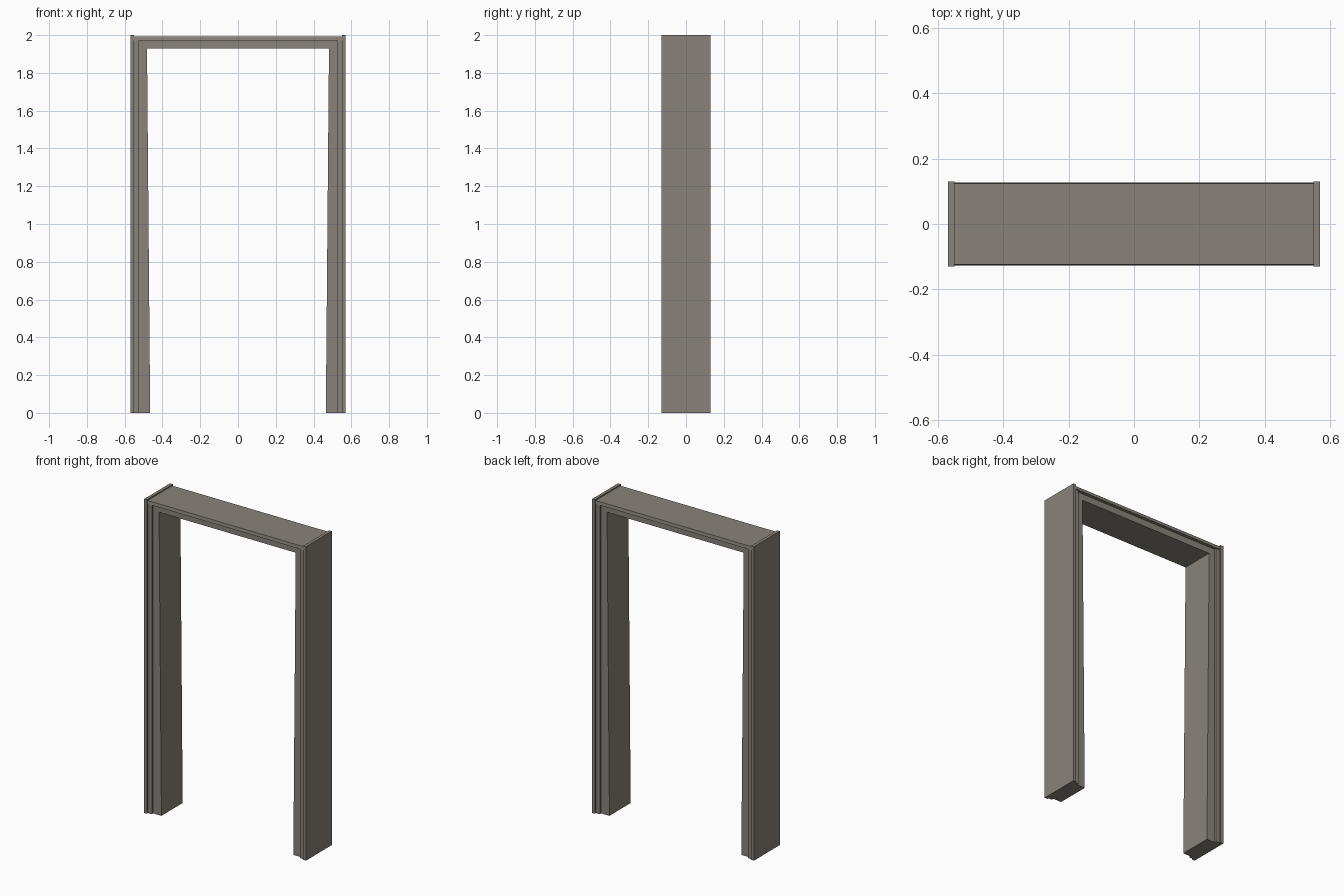
import bpy, bmesh

if "Cube" in bpy.data.objects:
    bpy.data.objects.remove(bpy.data.objects["Cube"])

mat = bpy.data.materials.new("warm grey")
mat.diffuse_color = (0.25, 0.225, 0.195, 1)
mat.use_nodes = True
mat.node_tree.nodes["Principled BSDF"].inputs["Base Color"].default_value = mat.diffuse_color


def finish(name, bm):
    bmesh.ops.recalc_face_normals(bm, faces=bm.faces)
    me = bpy.data.meshes.new(name)
    bm.to_mesh(me)
    bm.free()
    me.materials.append(mat)
    ob = bpy.data.objects.new(name, me)
    bpy.context.collection.objects.link(ob)
    return ob


def loft(name, start, end):
    """Solid between two matching closed loops."""
    bm = bmesh.new()
    a = [bm.verts.new(p) for p in start]
    b = [bm.verts.new(p) for p in end]
    n = len(a)
    bm.faces.new(a)
    bm.faces.new(b[::-1])
    for i in range(n):
        j = (i + 1) % n
        bm.faces.new((a[i], b[i], b[j], a[j]))
    return finish(name, bm)


def stepped(half):
    """Close a half profile by mirroring its depth."""
    return half + [(u, -d) for u, d in reversed(half)]


# Jambs: outer fillet, a middle moulding, and an inner lining that leans in
for s, side in ((-1, "left"), (1, "right")):
    loft(side + "_jamb_edge",
         [(s * u, d, 0) for u, d in stepped([(0.57, 0.13), (0.55, 0.13)])],
         [(s * u, d, 2) for u, d in stepped([(0.57, 0.13), (0.55, 0.13)])])

    def jamb(inner, z):
        half = [(0.55, 0.121), (0.523, 0.121), (0.523, 0.107), (inner, 0.107)]
        return [(s * u, d, z) for u, d in stepped(half)]
    loft(side + "_jamb", jamb(0.465, 0), jamb(0.482, 1.972))


# Head: top fascia over a recessed lining
def head(x):
    half = [(1.993, 0.124), (1.972, 0.127), (1.972, 0.107), (1.93, 0.107)]
    return [(x, d, z) for z, d in stepped(half)]


loft("head", head(-0.55), head(0.55))
